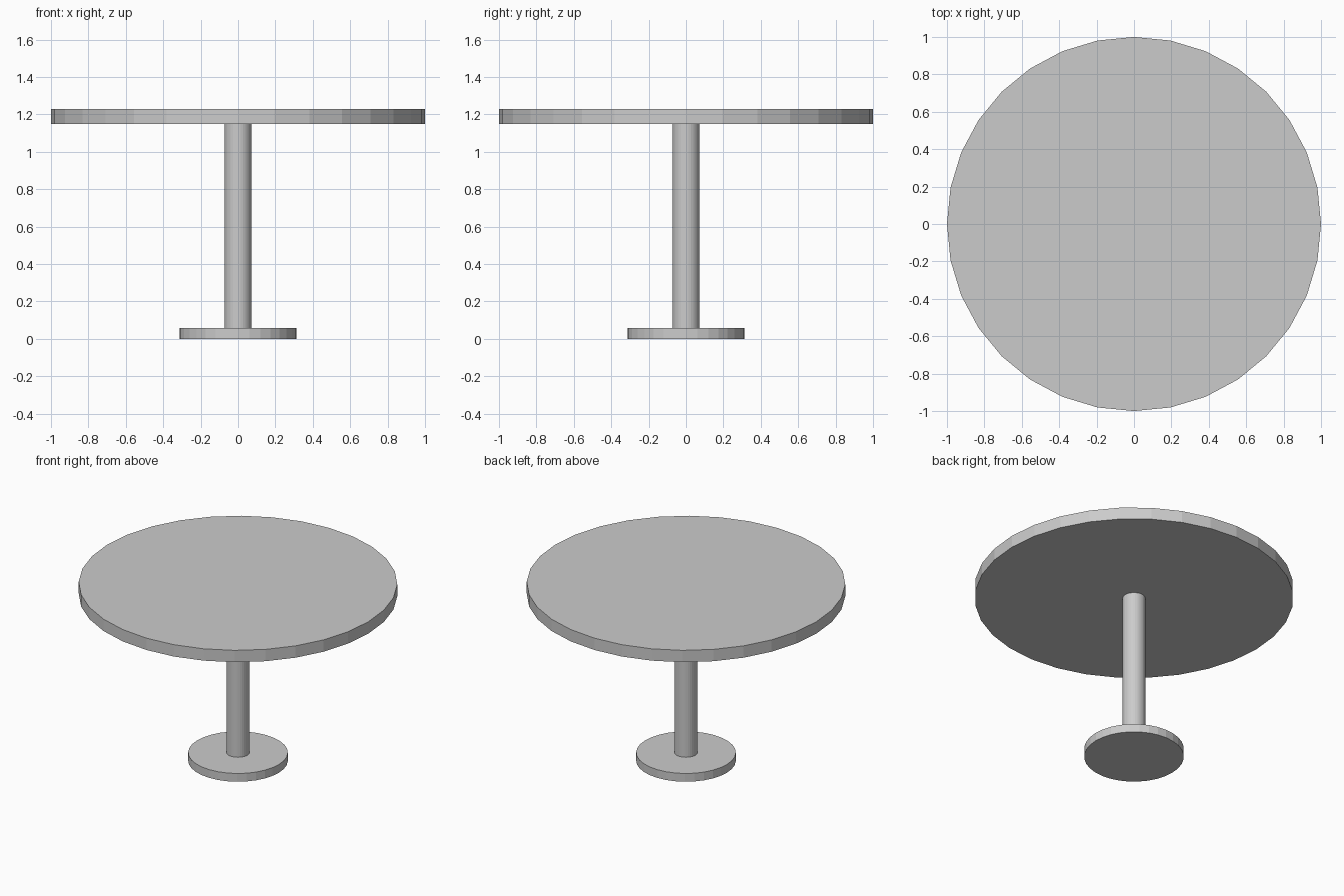
import bpy

if "Cube" in bpy.data.objects:
    bpy.data.objects.remove(bpy.data.objects["Cube"])


def disc(name, radius, z0, z1, sides=32):
    """Upright flat-shaded cylinder between two heights."""
    bpy.ops.mesh.primitive_cylinder_add(
        vertices=sides, radius=radius, depth=z1 - z0, location=(0, 0, (z0 + z1) / 2))
    obj = bpy.context.object
    obj.name = name
    return obj


# Round foot on the floor
disc("base", 0.313, 0.0, 0.057)

# Central post
disc("column", 0.072, 0.057, 1.148)

# Round top
disc("table_top", 1.0, 1.148, 1.23)
